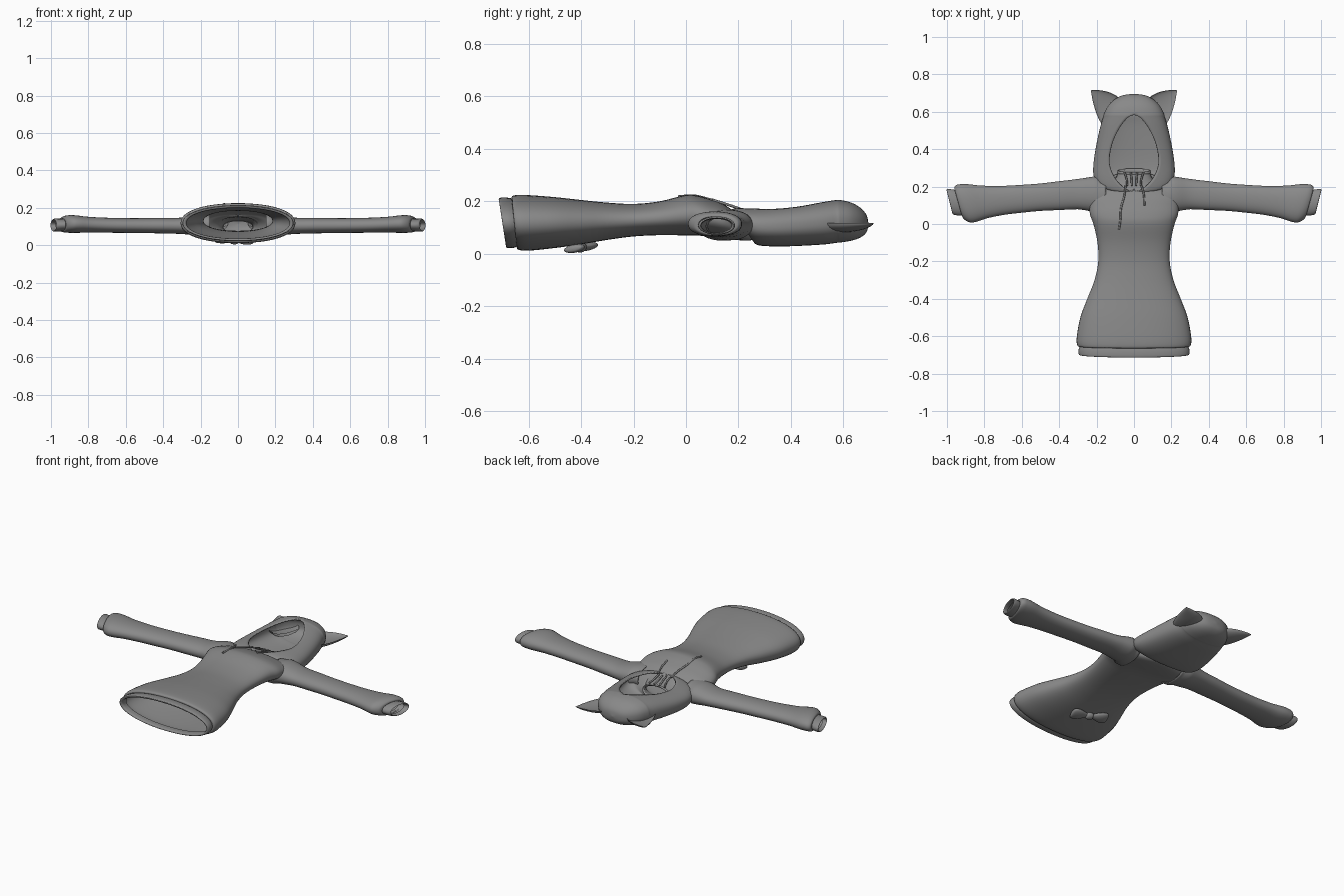
import bpy, bmesh, math
from mathutils import Matrix, Vector

cube = bpy.data.objects.get("Cube")
if cube:
    bpy.data.objects.remove(cube, do_unlink=True)

grey = bpy.data.materials.new("grey_fabric")
grey.use_nodes = True
colour = (0.25, 0.25, 0.25, 1)
grey.diffuse_color = colour
grey.node_tree.nodes["Principled BSDF"].inputs["Base Color"].default_value = colour


def spline(rows, steps):
    """Smoothly interpolate a list of section rows."""
    rows = [Vector(r) for r in rows]
    out = []
    for i in range(len(rows) - 1):
        a, b = rows[max(i - 1, 0)], rows[i]
        c, d = rows[i + 1], rows[min(i + 2, len(rows) - 1)]
        for k in range(steps):
            t = k / steps
            out.append(b + (c - a) * (t / 2) + (a * 2 - b * 5 + c * 4 - d) * (t * t / 2)
                       + (b * 3 - a - c * 3 + d) * (t ** 3 / 2))
    return out + [rows[-1]]


def finish(ob, mirror=False, thick=0.0):
    ob.data.materials.append(grey)
    bpy.ops.object.select_all(action='DESELECT')
    ob.select_set(True)
    bpy.context.view_layer.objects.active = ob
    bpy.ops.object.shade_smooth_by_angle(angle=math.radians(50))
    if thick:
        shell = ob.modifiers.new("cloth", 'SOLIDIFY')
        shell.thickness, shell.offset = thick, -1
    if mirror:
        ob.modifiers.new("mirror", 'MIRROR')
    return ob


def loft(name, rows, power=2.0, steps=4, sides=48, move=None, **kw):
    """Sections along y: (y, half width, low z, high z, slit half width, forward slant)."""
    bm = bmesh.new()
    rings = []
    for row in spline([tuple(r) + (0,) * (6 - len(r)) for r in rows], steps):
        y, w, low, high, slit, slant = row
        w, slit = max(w, 0), max(slit, 0)
        start = math.asin(min(1, slit / w) ** (power / 2)) if w > 0 else 0
        ring = []
        for j in range(sides + 1):
            a = start + (2 * math.pi - 2 * start) * j / sides
            s, c = math.sin(a), math.cos(a)
            px = math.copysign(abs(s) ** (2 / power), s) * w
            pz = math.copysign(abs(c) ** (2 / power), c)
            p = Vector((px, y - slant * (pz + 1) / 2, (low + high) / 2 + pz * (high - low) / 2))
            ring.append(bm.verts.new(move(p) if move else p))
        rings.append(ring)
    for r, q in zip(rings, rings[1:]):
        for j in range(sides):
            bm.faces.new((r[j], r[j + 1], q[j + 1], q[j]))
    bmesh.ops.remove_doubles(bm, verts=bm.verts, dist=0.0003)
    me = bpy.data.meshes.new(name)
    bm.to_mesh(me)
    bm.free()
    ob = bpy.data.objects.new(name, me)
    bpy.context.collection.objects.link(ob)
    return finish(ob, **kw)


def cord(name, points, radius):
    cu = bpy.data.curves.new(name, 'CURVE')
    cu.dimensions = '3D'
    cu.bevel_depth, cu.bevel_resolution, cu.use_fill_caps = radius, 2, True
    sp = cu.splines.new('BEZIER')
    sp.bezier_points.add(len(points) - 1)
    for bp, p in zip(sp.bezier_points, points):
        bp.co = p
        bp.handle_left_type = bp.handle_right_type = 'AUTO'
    cu.materials.append(grey)
    ob = bpy.data.objects.new(name, cu)
    bpy.context.collection.objects.link(ob)


# Body with flared skirt, waist, chest and neck
loft("torso", [
    (-.645, .288, .028, .21, 0, .02), (-.64, .303, .016, .222, 0, .018),
    (-.6, .306, .012, .224, 0, .01), (-.5, .287, .022, .216), (-.4, .25, .036, .205),
    (-.3, .211, .053, .195), (-.2, .191, .066, .19), (-.1, .195, .071, .2),
    (0, .217, .07, .224), (.05, .235, .069, .22), (.1, .237, .065, .205),
    (.15, .232, .058, .19, 0, .01), (.2, .2, .052, .172, 0, .03),
    (.235, .15, .05, .16, 0, .05), (.26, .1, .054, .148, 0, .04),
    (.29, .085, .06, .135, 0, .02)], power=2.2, thick=.006)

# Ribbed hem with a folded lip
loft("hem_band", [
    (-.64, .288, .028, .21, 0, .02), (-.66, .296, .022, .214, 0, .022),
    (-.68, .296, .022, .214, 0, .026), (-.686, .29, .027, .209, 0, .028),
    (-.68, .277, .035, .2, 0, .026), (-.65, .276, .036, .2, 0, .02)][::-1], power=2.1)


# Sleeves and cuffs, turned to run along x
def arm(slope):
    def place(p):
        t = min(1, max(0, (p.y - .3) / .6))
        centre = .143 if p.y < .2 else .16 - .05 * t + max(0, p.y - .9) * .1
        return Vector((p.y - p.x * slope * t * t, centre - p.x, p.z))
    return place


loft("sleeves", [
    (.15, .1, .05, .168), (.22, .093, .052, .166), (.3, .081, .06, .148),
    (.4, .077, .063, .146), (.5, .073, .065, .145), (.6, .074, .066, .145),
    (.7, .077, .067, .147), (.8, .087, .068, .152), (.87, .101, .066, .16),
    (.91, .101, .067, .16), (.935, .086, .07, .152), (.94, .068, .076, .142)],
    power=2.2, sides=32, move=arm(.28), mirror=True, thick=.005)
loft("cuffs", [
    (.92, .066, .077, .14), (.94, .068, .075, .141), (.965, .07, .073, .142),
    (.982, .068, .073, .142), (.985, .062, .078, .136), (.96, .058, .081, .133)],
    sides=32, move=arm(.25), mirror=True)

# Hood with a pointed face opening
loft("hood", [
    (.275, .1, .06, .15, 0, .09), (.26, .17, .043, .166, .012, .09),
    (.275, .204, .033, .174, .05, .085), (.31, .218, .029, .178, .1, .07),
    (.37, .214, .028, .182, .132, .05), (.45, .199, .031, .19, .12, .03),
    (.53, .18, .036, .2, .08, .02), (.575, .165, .042, .205, .035, .008),
    (.588, .161, .043, .205), (.63, .14, .05, .195), (.665, .105, .062, .175),
    (.688, .06, .082, .148), (.696, 0, .113, .115)],
    power=2.4, sides=56, thick=.008)

# Rolled edge around the neck hole
loft("neck_rim", [
    (.28, .088, .06, .135, 0, .02), (.29, .092, .057, .139, 0, .02),
    (.297, .086, .06, .135, 0, .02), (.29, .078, .066, .128, 0, .02)])


# Cupped ears, hollow on the face side
def ear(p):
    mid = .118
    if p.z > mid:
        p.z = mid - (p.z - mid) * .6
    p.x -= .044 * max(0, p.y) / .143
    q = Matrix.Rotation(math.radians(-60), 3, 'Z') @ p
    return q + Vector((.128, .605, 0))


loft("ears", [
    (-.04, .08, .08, .156), (0, .085, .082, .154), (.05, .069, .088, .148),
    (.1, .038, .1, .136), (.13, .013, .11, .126), (.143, 0, .117, .119)],
    sides=24, move=ear, mirror=True)


# Bow on the back of the skirt
def bow(p):
    q = Matrix.Rotation(math.radians(-108), 3, 'Z') @ Vector((p.x, p.y, 0))
    return Vector((q.x - .02, q.y - .4, p.z + q.y * .16))


half = [(.105, 0, .022, .026), (.1, .032, .012, .036), (.08, .04, .008, .04),
        (.05, .032, .009, .039), (.015, .014, .016, .034)]
loft("bow_loops", [(-r[0],) + r[1:] for r in half] + half[::-1],
     sides=24, move=bow)
loft("bow_knot", [
    (-.02, 0, .02, .026), (-.017, .016, .008, .038), (0, .02, .005, .04),
    (.017, .016, .008, .038), (.02, 0, .02, .026)], sides=20, move=bow)

# Drawstrings and the gathered laces at the throat
cord("long_drawstring", [(-.045, .205, .172), (-.052, .15, .19), (-.07, .08, .21),
                         (-.072, .03, .221), (-.08, -.03, .218)], .005)
cord("short_drawstring", [(.04, .205, .172), (.052, .16, .187), (.056, .1, .206)], .005)
for i in range(4):
    x = -.036 + i * .024
    cord("throat_lace", [(x * 1.4, .275, .14), (x * 1.1, .24, .155), (x, .205, .168)], .005)
